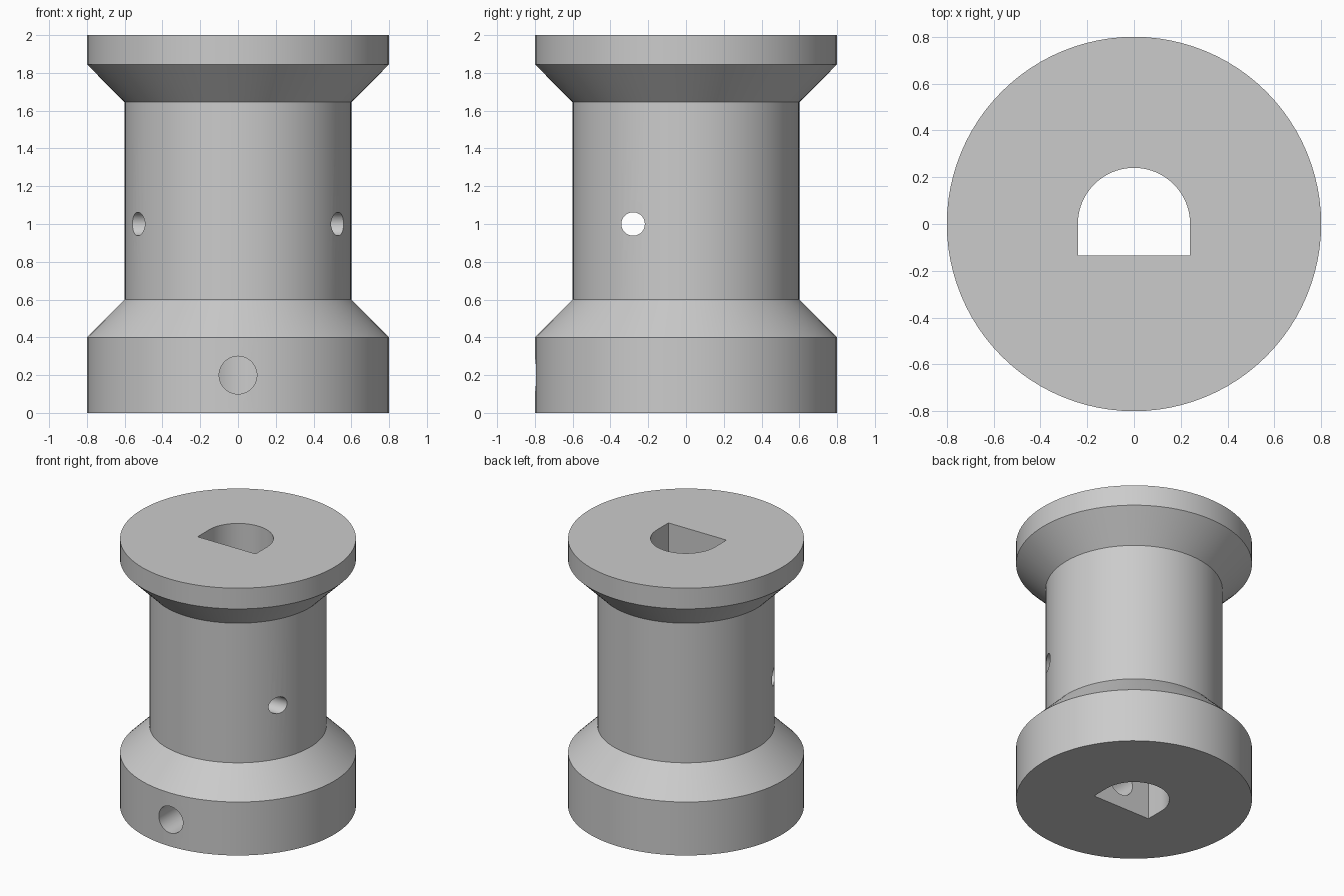
import bpy
import bmesh
import math
from mathutils import Matrix, Vector

cube = bpy.data.objects.get("Cube")
if cube:
    bpy.data.objects.remove(cube, do_unlink=True)

# Single grey finish
grey = bpy.data.materials.new("plain grey")
grey.use_nodes = True
colour = (0.6, 0.6, 0.6, 1.0)
grey.diffuse_color = colour
grey.node_tree.nodes["Principled BSDF"].inputs["Base Color"].default_value = colour


def make_object(name, bm):
    bmesh.ops.recalc_face_normals(bm, faces=bm.faces)
    mesh = bpy.data.meshes.new(name)
    bm.to_mesh(mesh)
    bm.free()
    mesh.materials.append(grey)
    obj = bpy.data.objects.new(name, mesh)
    bpy.context.collection.objects.link(obj)
    return obj


def lathe(name, profile, steps=96):
    """Stack rings of (radius, height) into a closed turned solid."""
    bm = bmesh.new()
    rings = []
    for r, z in profile:
        angles = [math.tau * i / steps for i in range(steps)]
        rings.append([bm.verts.new((r * math.cos(a), r * math.sin(a), z)) for a in angles])
    for low, high in zip(rings, rings[1:]):
        for i in range(steps):
            j = (i + 1) % steps
            bm.faces.new((low[i], low[j], high[j], high[i]))
    bm.faces.new(rings[0])
    bm.faces.new(rings[-1])
    return make_object(name, bm)


def drill(name, radius, start, end):
    """Round cutter running between two points."""
    start, end = Vector(start), Vector(end)
    axis = end - start
    turn = axis.to_track_quat("Z", "Y").to_matrix().to_4x4()
    bm = bmesh.new()
    bmesh.ops.create_cone(bm, cap_ends=True, segments=48, radius1=radius, radius2=radius,
                          depth=axis.length, matrix=Matrix.Translation((start + end) / 2) @ turn)
    return make_object(name, bm)


def bore_cutter(radius, flat_y):
    """D-shaped cutter: half circle behind, straight sides, flat front."""
    bm = bmesh.new()
    arc = [(radius * math.cos(math.pi * i / 48), radius * math.sin(math.pi * i / 48))
           for i in range(49)]
    outline = arc + [(-radius, flat_y), (radius, flat_y)]
    face = bm.faces.new([bm.verts.new((x, y, -0.2)) for x, y in outline])
    moved = bmesh.ops.extrude_face_region(bm, geom=[face])["geom"]
    bmesh.ops.translate(bm, vec=(0, 0, 2.4),
                        verts=[v for v in moved if isinstance(v, bmesh.types.BMVert)])
    return make_object("bore_cutter", bm)


# Turned spool body with two flared flanges
spool = lathe("spool_body", [(0.8, 0), (0.8, 0.4), (0.6, 0.6),
                             (0.6, 1.645), (0.8, 1.845), (0.8, 2)])

# Shaft bore, set screw hole in the base, cross hole through the barrel
cutters = [
    bore_cutter(0.24, -0.135),
    drill("screw_cutter", 0.1, (0, -1, 0.2), (0, 0, 0.2)),
    drill("cross_cutter", 0.062, (-1, -0.28, 1), (1, -0.28, 1)),
]
bpy.context.view_layer.objects.active = spool
for cutter in cutters:
    cutter.hide_render = True
    mod = spool.modifiers.new(cutter.name, "BOOLEAN")
    mod.operation = "DIFFERENCE"
    mod.solver = "EXACT"
    mod.object = cutter
    bpy.ops.object.modifier_apply(modifier=mod.name)
    bpy.data.objects.remove(cutter, do_unlink=True)

bpy.ops.object.select_all(action="DESELECT")
spool.select_set(True)
bpy.ops.object.shade_smooth_by_angle(angle=math.radians(30))
